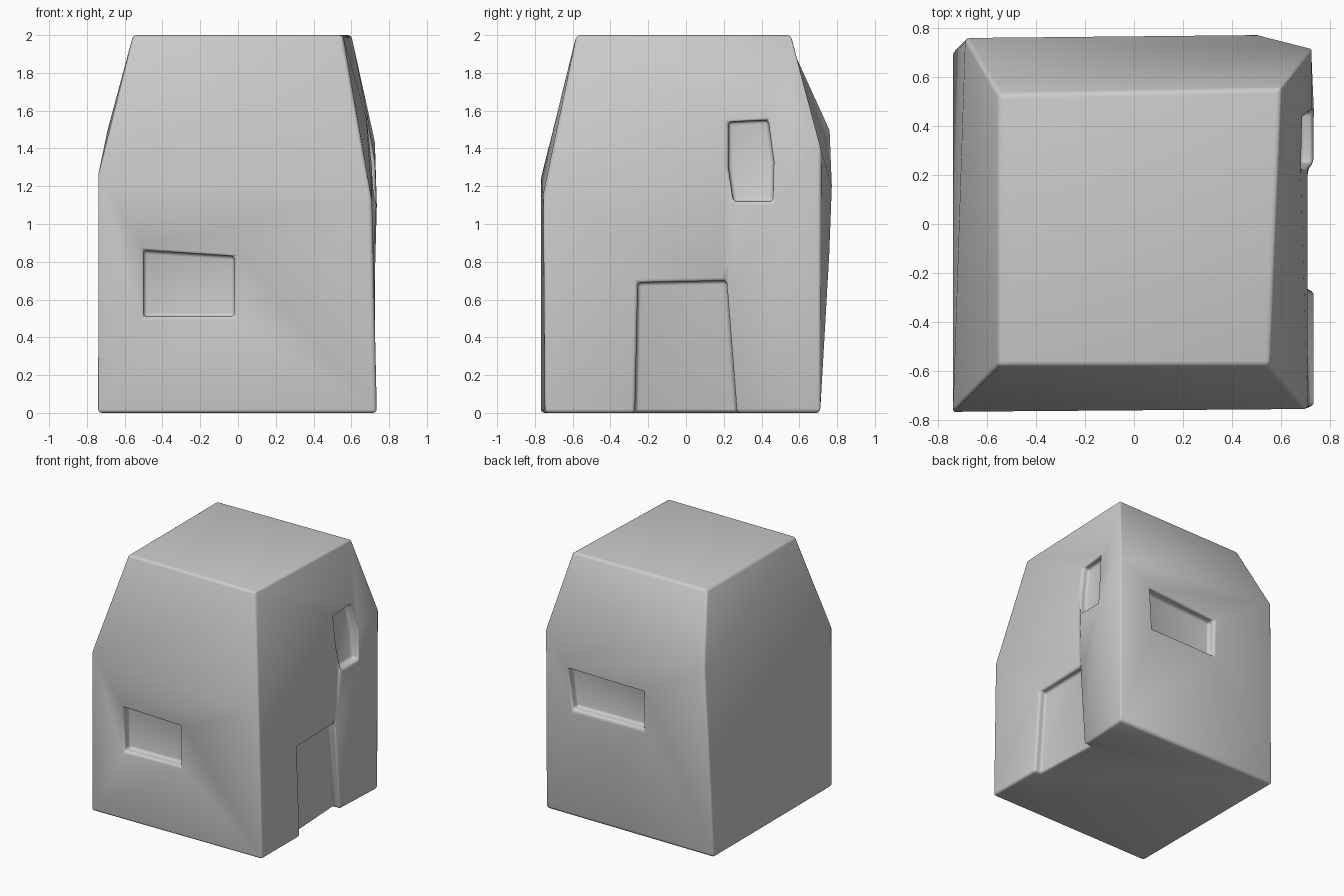
import bpy, bmesh, math
from mathutils import Vector

cube = bpy.data.objects.get("Cube")
if cube:
    bpy.data.objects.remove(cube, do_unlink=True)

# Plain plaster colour
plaster = bpy.data.materials.new("plaster_grey")
plaster.use_nodes = True
colour = (0.6, 0.6, 0.6, 1)
plaster.diffuse_color = colour
plaster.node_tree.nodes["Principled BSDF"].inputs["Base Color"].default_value = colour

bm = bmesh.new()


def points(*coords):
    return [bm.verts.new(c) for c in coords]


def face(*verts):
    return bm.faces.new(verts)


def bridge(outer, inner, closed=True):
    """Quads between two matching outlines."""
    n = len(outer)
    for i in range(n if closed else n - 1):
        j = (i + 1) % n
        face(outer[i], outer[j], inner[j], inner[i])


def recess(outline, push, closed=True):
    """Sink an opening into the wall and return its inner outline."""
    inner = [bm.verts.new(v.co + Vector(push)) for v in outline]
    bridge(outline, inner, closed)
    face(*inner)
    return inner


# Corner rings, in the order front -x, front +x, back +x, back -x
base = points((-.74, -.77, 0), (.735, -.75, 0), (.725, .71, 0), (-.74, .71, 0))
waist = points((-.74, -.77, 1.26), (.71, -.76, 1.14), (.73, .715, 1.41), (-.69, .76, 1.5))
roof = points((-.555, -.58, 2), (.555, -.58, 2), (.6, .555, 2), (-.555, .53, 2))

# Front wall with sunken window
front_window = points((-.5, -.705, .51), (-.02, -.69, .51), (-.02, -.69, .83), (-.5, -.72, .86))
bridge([base[0], base[1], waist[1], waist[0]], front_window)
recess(front_window, (0, .07, 0))

# Back wall with window
back_window = points((.46, .76, .87), (-.15, .745, .87), (-.15, .75, 1.17), (.49, .775, 1.19))
bridge([base[2], base[3], waist[3], waist[2]], back_window)
recess(back_window, (0, -.07, 0))

# Side wall with doorway and a window across the waist line
door = points((.735, -.27, 0), (.7, -.255, .69), (.7, .215, .7), (.705, .27, 0))
d0, d1, d2, d3 = door
window = points((.735, .25, 1.12), (.735, .46, 1.12), (.725, .465, 1.33),
                (.69, .435, 1.55), (.685, .225, 1.54), (.71, .225, 1.3))
w0, w1, w2, w3, w4, w5 = window
face(base[1], d0, d1, waist[1])
face(waist[1], d1, d2, w5)
face(d2, w0, w5)
face(d2, d3, w1, w0)
face(d3, base[2], waist[2], w1)
face(w1, waist[2], w2)
face(waist[1], w5, w4, roof[1])
face(roof[1], w4, w3, roof[2])
face(roof[2], w3, w2, waist[2])
recess(window, (-.06, 0, 0))
door_in = recess(door, (-.06, 0, 0), closed=False)

# Plain side wall, sloping upper walls, roof and floor
face(base[3], base[0], waist[0], waist[3])
for a, b in ((0, 1), (2, 3), (3, 0)):
    face(waist[a], waist[b], roof[b], roof[a])
face(*roof)
face(base[0], base[1], d0, door_in[0], door_in[3], d3, base[2], base[3])

bmesh.ops.recalc_face_normals(bm, faces=bm.faces)
mesh = bpy.data.meshes.new("house_body")
bm.to_mesh(mesh)
bm.free()
mesh.materials.append(plaster)
house = bpy.data.objects.new("house_body", mesh)
bpy.context.collection.objects.link(house)

# Soft rounded edges
bevel = house.modifiers.new("soft_edges", "BEVEL")
bevel.width = .025
bevel.segments = 3
bevel.limit_method = "ANGLE"
bevel.angle_limit = math.radians(35)
mesh.polygons.foreach_set("use_smooth", [True] * len(mesh.polygons))
